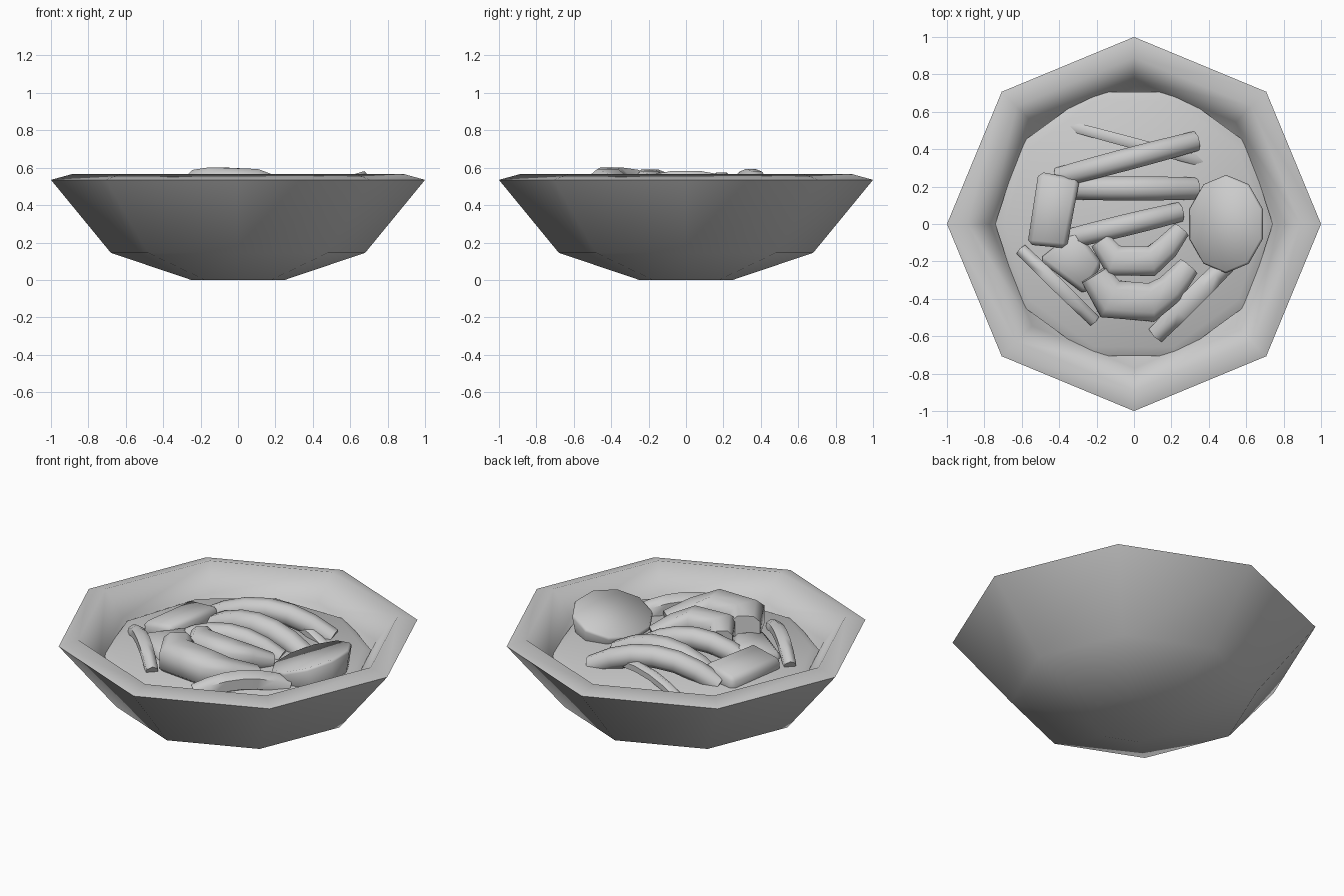
import bpy, bmesh, math
from mathutils import Vector, Matrix

if "Cube" in bpy.data.objects:
    bpy.data.objects.remove(bpy.data.objects["Cube"])


def finish(name, bm, angle=60):
    bmesh.ops.recalc_face_normals(bm, faces=bm.faces[:])
    me = bpy.data.meshes.new(name)
    bm.to_mesh(me)
    bm.free()
    ob = bpy.data.objects.new(name, me)
    bpy.context.collection.objects.link(ob)
    bpy.ops.object.select_all(action='DESELECT')
    ob.select_set(True)
    bpy.context.view_layer.objects.active = ob
    bpy.ops.object.shade_smooth_by_angle(angle=math.radians(angle))
    return ob


def loft(bm, rings):
    """Skin a list of equal-sized point rings and cap both ends."""
    vs = [[bm.verts.new(p) for p in r] for r in rings]
    n = len(vs[0])
    for a, b in zip(vs, vs[1:]):
        for i in range(n):
            j = (i + 1) % n
            bm.faces.new((a[i], a[j], b[j], b[i]))
    bm.faces.new(vs[0])
    bm.faces.new(vs[-1])


def lathe(name, profile, sides, matrix=Matrix(), angle=60):
    bm = bmesh.new()
    loft(bm, [[matrix @ Vector((r * math.cos(2 * math.pi * i / sides),
                                r * math.sin(2 * math.pi * i / sides), z))
               for i in range(sides)] for r, z in profile])
    return finish(name, bm, angle)


def sweep(name, path, radii, sides=8, height=1.0, power=1.0):
    """Tapered tube along a path; power below 1 makes the section squarer."""
    def sq(v):
        return math.copysign(abs(v) ** power, v)
    pts = [Vector(p) for p in path]
    rings = []
    for k, p in enumerate(pts):
        t = (pts[min(k + 1, len(pts) - 1)] - pts[max(k - 1, 0)]).normalized()
        side = t.cross(Vector((0, 0, 1))).normalized()
        up = side.cross(t)
        ring = []
        for i in range(sides):
            a = 2 * math.pi * (i + 0.5) / sides
            ring.append(p + (side * sq(math.cos(a)) + up * sq(math.sin(a)) * height) * radii[k])
        rings.append(ring)
    bm = bmesh.new()
    loft(bm, rings)
    return finish(name, bm)


def arched(name, a, b, r, z_end, z_mid, sides=8, steps=6):
    """Stick between two plan points, bowed upward in the middle."""
    path, radii = [], []
    for k in range(steps + 1):
        t = k / steps
        bow = 1 - (2 * t - 1) ** 2
        path.append((a[0] + (b[0] - a[0]) * t, a[1] + (b[1] - a[1]) * t,
                     z_end + (z_mid - z_end) * bow))
        radii.append(r * (0.9 + 0.1 * bow))
    return sweep(name, path, radii, sides)


def chunk(name, corners, depth):
    """Bevelled block hanging below four top corners."""
    bm = bmesh.new()
    loft(bm, [[Vector(c) for c in corners],
              [Vector(c) - Vector((0, 0, depth)) for c in corners]])
    bmesh.ops.bevel(bm, geom=bm.edges[:], offset=0.025, segments=1, affect='EDGES')
    return finish(name, bm)


# Octagonal bowl: outside, rim, then hollow inside
lathe("bowl", [(0.25, 0), (0.68, 0.145), (1.0, 0.535), (0.89, 0.565),
               (0.77, 0.425), (0.66, 0.22), (0.25, 0.09)], 8, angle=75)

# Ten-sided broth surface
lathe("broth", [(0.66, 0.30), (0.742, 0.41), (0.69, 0.438)], 10)

# Tilted round slice
tilt = (Matrix.Translation((0.49, 0.0, 0.52))
        @ Matrix.Rotation(math.radians(-17), 4, 'Y')
        @ Matrix.Diagonal((0.86, 1.05, 1, 1))
        @ Matrix.Rotation(math.radians(18), 4, 'Z'))
lathe("round_slice", [(0.20, -0.12), (0.25, -0.01), (0.24, 0.005)], 10, tilt)

# Thick arched noodles
arched("noodle_back", (-0.40, 0.25), (0.325, 0.442), 0.064, 0.42, 0.535)
arched("noodle_middle", (-0.33, 0.19), (0.325, 0.19), 0.07, 0.41, 0.51)
arched("noodle_front", (-0.35, -0.08), (0.24, 0.063), 0.063, 0.42, 0.515)

# Thin sticks around the edge
arched("thin_stick_back", (-0.33, 0.52), (0.36, 0.335), 0.034, 0.41, 0.485, 6)
arched("thin_stick_left", (-0.60, -0.14), (-0.215, -0.515), 0.042, 0.44, 0.505, 6)
arched("thin_stick_right", (0.49, -0.22), (0.12, -0.59), 0.062, 0.43, 0.485, 6)

# Curled pieces at the front
sweep("curl_small", [(-0.18, -0.09, 0.51), (-0.11, -0.195, 0.515), (0.09, -0.20, 0.51),
                     (0.17, -0.13, 0.485), (0.25, -0.035, 0.445)],
      [0.06, 0.09, 0.085, 0.07, 0.05], 8, 0.9, 0.7)
sweep("curl_large", [(-0.21, -0.27, 0.52), (-0.13, -0.40, 0.51), (0.09, -0.42, 0.505),
                     (0.19, -0.35, 0.48), (0.29, -0.23, 0.445)],
      [0.085, 0.115, 0.11, 0.085, 0.062], 8, 0.85, 0.7)

# Bevelled chunks on the left
chunk("chunk_left", [(-0.51, 0.28, 0.50), (-0.29, 0.24, 0.53),
                     (-0.36, -0.13, 0.53), (-0.57, -0.11, 0.495)], 0.12)
chunk("chunk_front", [(-0.51, -0.19, 0.48), (-0.31, -0.03, 0.51),
                      (-0.17, -0.21, 0.51), (-0.26, -0.38, 0.48)], 0.11)
